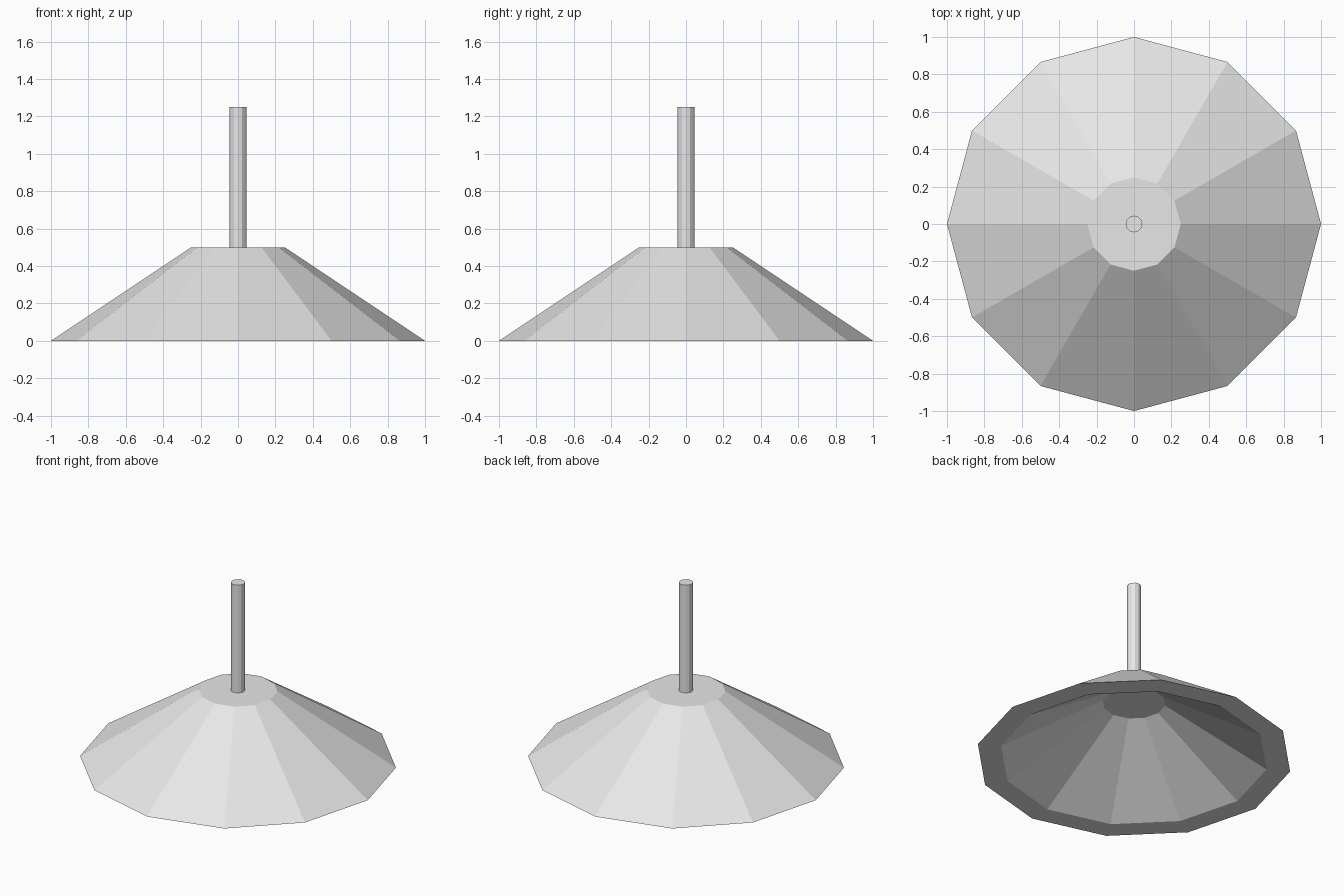
import bpy
import bmesh
from math import cos, sin, tau

default = bpy.data.objects.get("Cube")
if default:
    bpy.data.objects.remove(default, do_unlink=True)

SIDES = 12

grey = bpy.data.materials.new("light grey")
grey.use_nodes = True
colour = (0.8, 0.8, 0.8, 1.0)
grey.diffuse_color = colour
grey.node_tree.nodes["Principled BSDF"].inputs["Base Color"].default_value = colour


def turned(name, profile, closed_ends):
    """Stack rings of (radius, height), bridge them, and cap both ends."""
    bm = bmesh.new()
    rings = [[bm.verts.new((r * cos(tau * i / SIDES), r * sin(tau * i / SIDES), z))
              for i in range(SIDES)] for r, z in profile]
    for low, high in zip(rings, rings[1:]):
        for i in range(SIDES):
            j = (i + 1) % SIDES
            bm.faces.new((low[i], low[j], high[j], high[i]))
    if closed_ends:
        bm.faces.new(rings[0])
        bm.faces.new(rings[-1])
    bmesh.ops.recalc_face_normals(bm, faces=bm.faces)
    mesh = bpy.data.meshes.new(name)
    bm.to_mesh(mesh)
    bm.free()
    mesh.materials.append(grey)
    obj = bpy.data.objects.new(name, mesh)
    bpy.context.collection.objects.link(obj)
    return obj


# Hollow shade: inner ceiling, inner wall, flat rim, outer wall, top
turned("shade", [(0.2, 0.4), (0.85, 0), (1, 0), (0.25, 0.5)], True)

# Stem standing on the shade
turned("stem", [(0.045, 0.5), (0.045, 1.25)], True)
